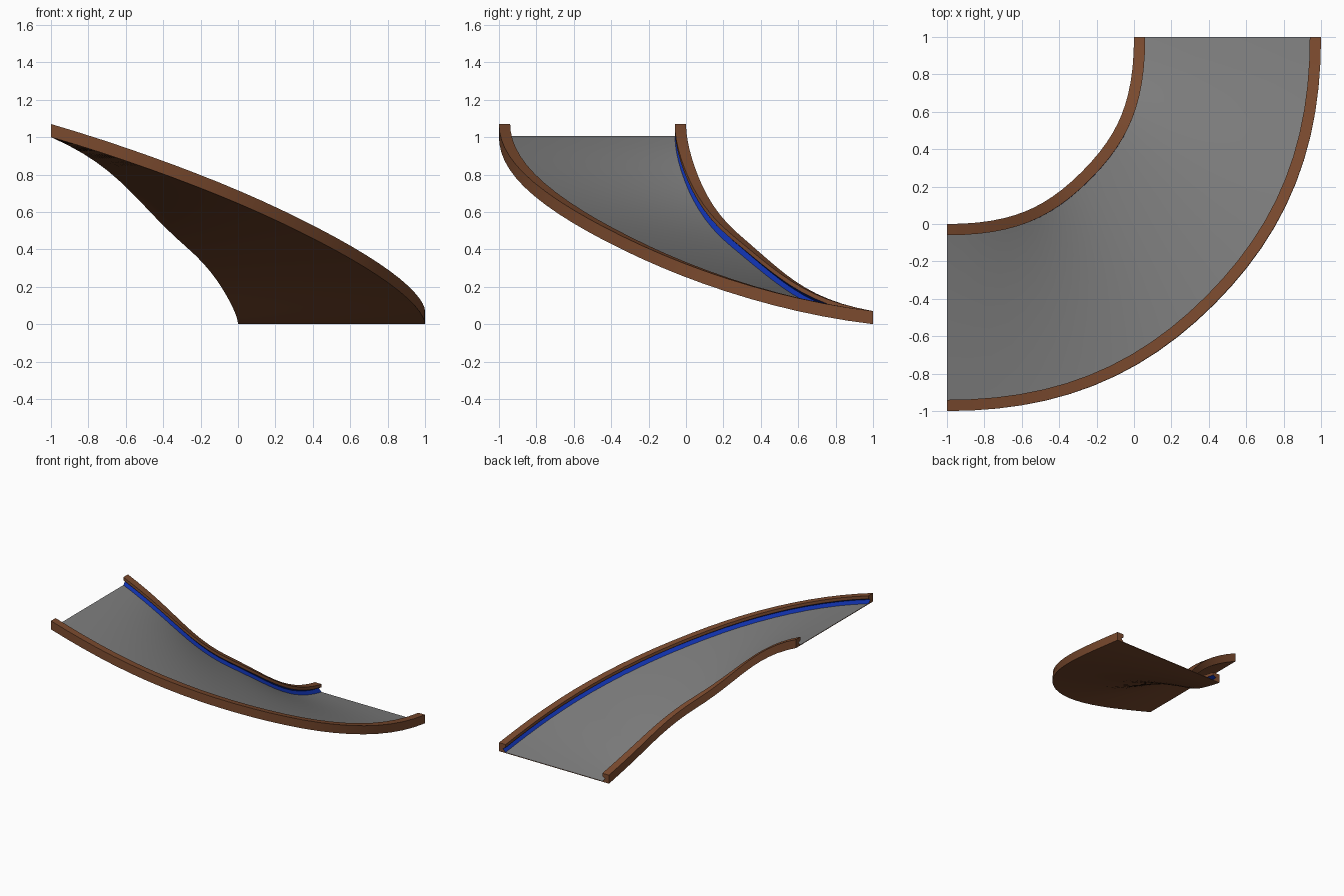
import bpy, bmesh
from math import sin, pi
from mathutils import Vector

if "Cube" in bpy.data.objects:
    bpy.data.objects.remove(bpy.data.objects["Cube"])

STEPS = 24      # segments along the turn
COLUMNS = 14    # segments across the road
# Plan of the centre line: two Bezier halves meeting on the diagonal
M = 0.076
FIRST = [Vector(p) for p in ((-1, -0.5), (-0.54, -0.5), (M - 0.30, -M - 0.30), (M, -M))]
SECOND = [Vector((-p.y, -p.x)) for p in reversed(FIRST)]
HEIGHT = [Vector((h, 0)) for h in (1, 0.68, 0.13, 0)]
BANK = 0.03     # how far the outer edge lifts in the middle of the turn


def material(name, color):
    m = bpy.data.materials.new(name)
    m.diffuse_color = (*color, 1)
    m.use_nodes = True
    m.node_tree.nodes["Principled BSDF"].inputs["Base Color"].default_value = m.diffuse_color
    return m


brown = material("brown", (0.20, 0.07, 0.028))
blue = material("blue", (0.005, 0.03, 0.40))
grey = material("grey", (0.21, 0.21, 0.21))


def bezier(p, t):
    s = 1 - t
    return s**3 * p[0] + 3 * s * s * t * p[1] + 3 * s * t * t * p[2] + t**3 * p[3]


def slope(p, t):
    s = 1 - t
    return s * s * (p[1] - p[0]) + 2 * s * t * (p[2] - p[1]) + t * t * (p[3] - p[2])


def frame(u):
    """Centre point, outward direction and up direction at fraction u of the turn."""
    half, t = (FIRST, 2 * u) if u < 0.5 else (SECOND, 2 * u - 1)
    pos, tan = bezier(half, t), slope(half, t).normalized()
    side = Vector((tan.y, -tan.x, BANK * sin(pi * u) ** 2))
    up = Vector((-tan.y * side.z, tan.x * side.z, 1))
    return Vector((*pos, bezier(HEIGHT, u).x)), side, up


def sweep(name, profile, mats, face_mats):
    """Sweep a closed (side, up) profile along the turn and cap its ends."""
    bm = bmesh.new()
    rings = []
    for i in range(STEPS + 1):
        pos, side, up = frame(i / STEPS)
        rings.append([bm.verts.new(pos + side * a + up * b) for a, b in profile])
    n = len(profile)
    for r0, r1 in zip(rings, rings[1:]):
        for j in range(n):
            k = (j + 1) % n
            f = bm.faces.new((r0[j], r0[k], r1[k], r1[j]))
            f.material_index = face_mats[j]
    bm.faces.new(rings[0])
    bm.faces.new(rings[-1])
    bmesh.ops.recalc_face_normals(bm, faces=bm.faces)
    mesh = bpy.data.meshes.new(name)
    bm.to_mesh(mesh)
    bm.free()
    for m in mats:
        mesh.materials.append(m)
    ob = bpy.data.objects.new(name, mesh)
    bpy.context.collection.objects.link(ob)
    bpy.context.view_layer.objects.active = ob
    ob.select_set(True)
    bpy.ops.object.shade_smooth_by_angle()
    ob.select_set(False)


# Road: thin slab with grey top and brown underside
across = [i / COLUMNS - 0.5 for i in range(COLUMNS + 1)]
sweep("road_surface", [(a, 0) for a in across] + [(a, 0.005) for a in reversed(across)],
      [brown, grey], [0] * (COLUMNS + 1) + [1] * COLUMNS + [0])

# Curbs: brown outside and lip, blue groove on the road side
CURB = [(0.5, 0), (0.5, 0.07), (0.44, 0.07), (0.44, 0.045), (0.465, 0.03), (0.44, 0.004)]
for name, sign in (("outer_curb", 1), ("inner_curb", -1)):
    sweep(name, [(sign * a, b) for a, b in CURB], [brown, blue], [0, 0, 0, 1, 1, 0])
